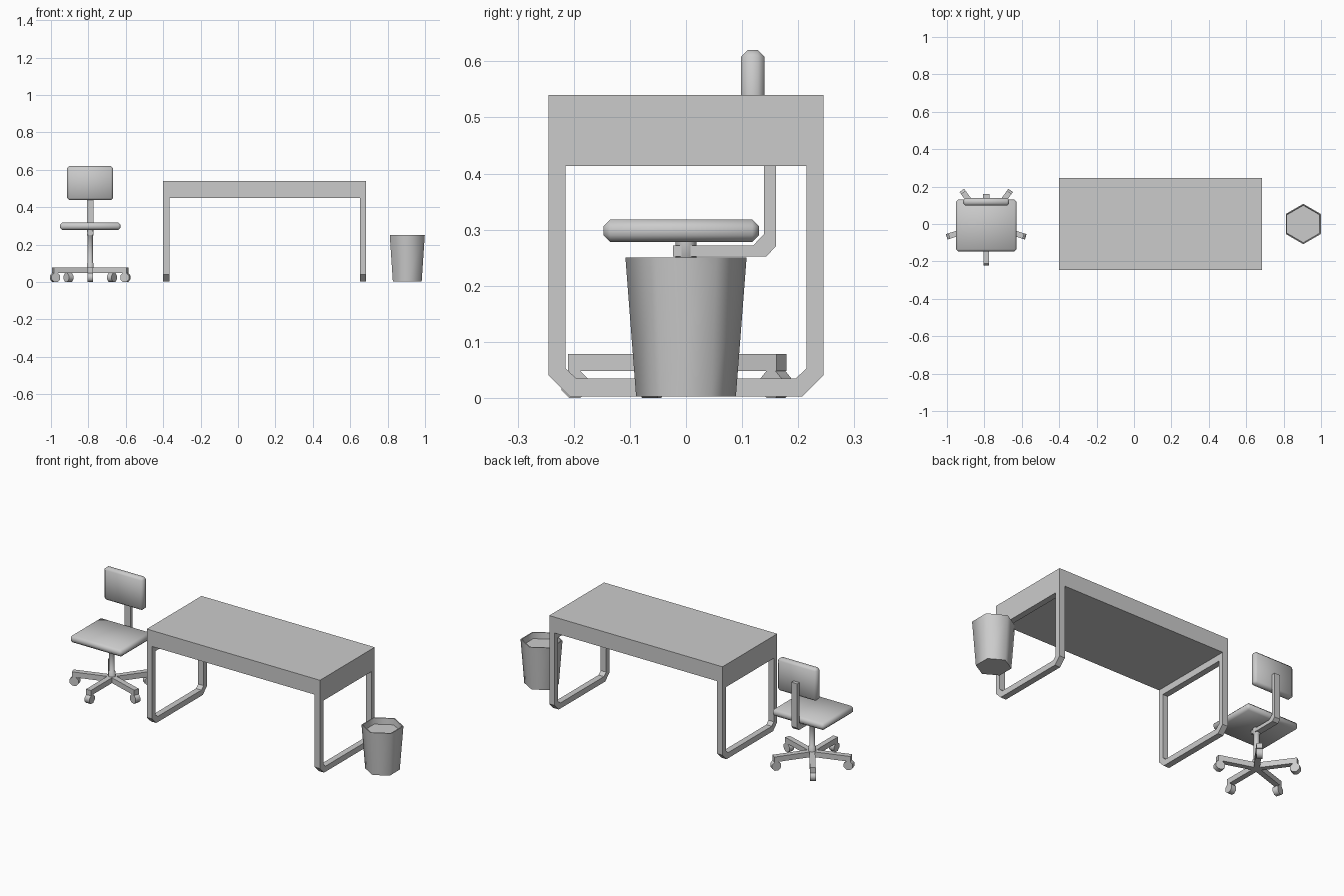
import bpy, bmesh, math
from mathutils import Matrix, Vector

if "Cube" in bpy.data.objects:
    bpy.data.objects.remove(bpy.data.objects["Cube"])

CX = -0.79  # chair centre in x


def make(name, bm, smooth=None):
    bmesh.ops.recalc_face_normals(bm, faces=bm.faces[:])
    me = bpy.data.meshes.new(name)
    bm.to_mesh(me)
    bm.free()
    ob = bpy.data.objects.new(name, me)
    bpy.context.collection.objects.link(ob)
    if smooth:
        bpy.ops.object.select_all(action='DESELECT')
        ob.select_set(True)
        bpy.context.view_layer.objects.active = ob
        bpy.ops.object.shade_smooth_by_angle(angle=math.radians(smooth))
    return ob


def box(name, lo, hi, bevel=0, smooth=None, matrix=Matrix()):
    lo, hi = Vector(lo), Vector(hi)
    bm = bmesh.new()
    bmesh.ops.create_cube(bm, size=1, matrix=matrix @ Matrix.Translation((lo + hi) / 2)
                          @ Matrix.Diagonal((*(hi - lo), 1)))
    if bevel:
        bmesh.ops.bevel(bm, geom=bm.edges[:], offset=bevel, segments=1,
                        profile=0.5, affect='EDGES')
    return make(name, bm, smooth)


def prism(name, pts, x0, x1):
    """Extrude a closed (y, z) outline along x."""
    bm = bmesh.new()
    face = bm.faces.new([bm.verts.new((x0, y, z)) for y, z in pts])
    ext = bmesh.ops.extrude_face_region(bm, geom=[face])
    verts = [v for v in ext['geom'] if isinstance(v, bmesh.types.BMVert)]
    bmesh.ops.translate(bm, verts=verts, vec=(x1 - x0, 0, 0))
    return make(name, bm)


def frame(name, outer, inner, x0, x1):
    """Closed rectangular-section loop between two (y, z) outlines."""
    bm = bmesh.new()
    loops = [[bm.verts.new((x, y, z)) for y, z in pts]
             for x, pts in ((x0, outer), (x1, outer), (x1, inner), (x0, inner))]
    n = len(outer)
    for k in range(4):
        a, b = loops[k], loops[(k + 1) % 4]
        for i in range(n):
            j = (i + 1) % n
            bm.faces.new((a[i], a[j], b[j], b[i]))
    return make(name, bm)


def lathe(name, profile, sides, centre, start=0.0, smooth=None):
    """Revolve an (r, z) profile and cap both ends."""
    bm = bmesh.new()
    rings = []
    for r, z in profile:
        angles = [start + 2 * math.pi * i / sides for i in range(sides)]
        rings.append([bm.verts.new((centre[0] + r * math.cos(a),
                                    centre[1] + r * math.sin(a), z)) for a in angles])
    for a, b in zip(rings, rings[1:]):
        for i in range(sides):
            j = (i + 1) % sides
            bm.faces.new((a[i], a[j], b[j], b[i]))
    bm.faces.new(rings[0])
    bm.faces.new(rings[-1])
    return make(name, bm, smooth)


# Desk: thick top and two loop legs with cut lower corners
box("desk_top", (-0.40, -0.245, 0.45), (0.685, 0.245, 0.54))
outer_half = [(0.245, 0.45), (0.245, 0.04), (0.208, 0.003)]
inner_half = [(0.215, 0.413), (0.215, 0.053), (0.196, 0.035)]
outer, inner = [h + [(-y, z) for y, z in reversed(h)] for h in (outer_half, inner_half)]
frame("desk_leg_left", outer, inner, -0.40, -0.366)
frame("desk_leg_right", outer, inner, 0.651, 0.685)

# Waste bin: six sides, with a recessed fill just under the rim
lathe("waste_bin", [(0.089, 0.003), (0.108, 0.25), (0.102, 0.25), (0.0995, 0.215)],
      6, (0.905, 0), math.pi / 6, 65)

# Chair cushions
box("seat", (CX - 0.163, -0.147, 0.278), (CX + 0.163, 0.13, 0.318), 0.012, 60)
box("backrest", (CX - 0.123, 0.098, 0.437), (CX + 0.123, 0.14, 0.62), 0.012, 60)

# Bent bar that carries the backrest
prism("backrest_bar", [(-0.023, 0.252), (0.143, 0.252), (0.16, 0.27), (0.16, 0.52),
                       (0.139, 0.52), (0.139, 0.292), (0.12, 0.272), (-0.023, 0.272)],
      CX - 0.018, CX + 0.018)

# Gas column with hub and collar
lathe("chair_column", [(0.02, 0.048), (0.02, 0.1), (0.015, 0.105), (0.015, 0.245),
                       (0.02, 0.25), (0.02, 0.28)], 8, (CX, 0), math.pi / 8, 50)

# Five-spoke base with eight-sided casters
for i in range(5):
    turn = (Matrix.Translation((CX, 0, 0))
            @ Matrix.Rotation(math.radians(-90 + 72 * i), 4, 'Z'))
    box(f"base_spoke_{i + 1}", (0, -0.015, 0.048), (0.21, 0.015, 0.078), matrix=turn)
    bm = bmesh.new()
    bmesh.ops.create_cone(
        bm, cap_ends=True, segments=8, radius1=0.026, radius2=0.026, depth=0.03,
        matrix=turn @ Matrix.Translation((0.198, 0, 0.024))
        @ Matrix.Rotation(math.pi / 2, 4, 'X') @ Matrix.Rotation(math.pi / 8, 4, 'Z'))
    make(f"caster_{i + 1}", bm, 50)
